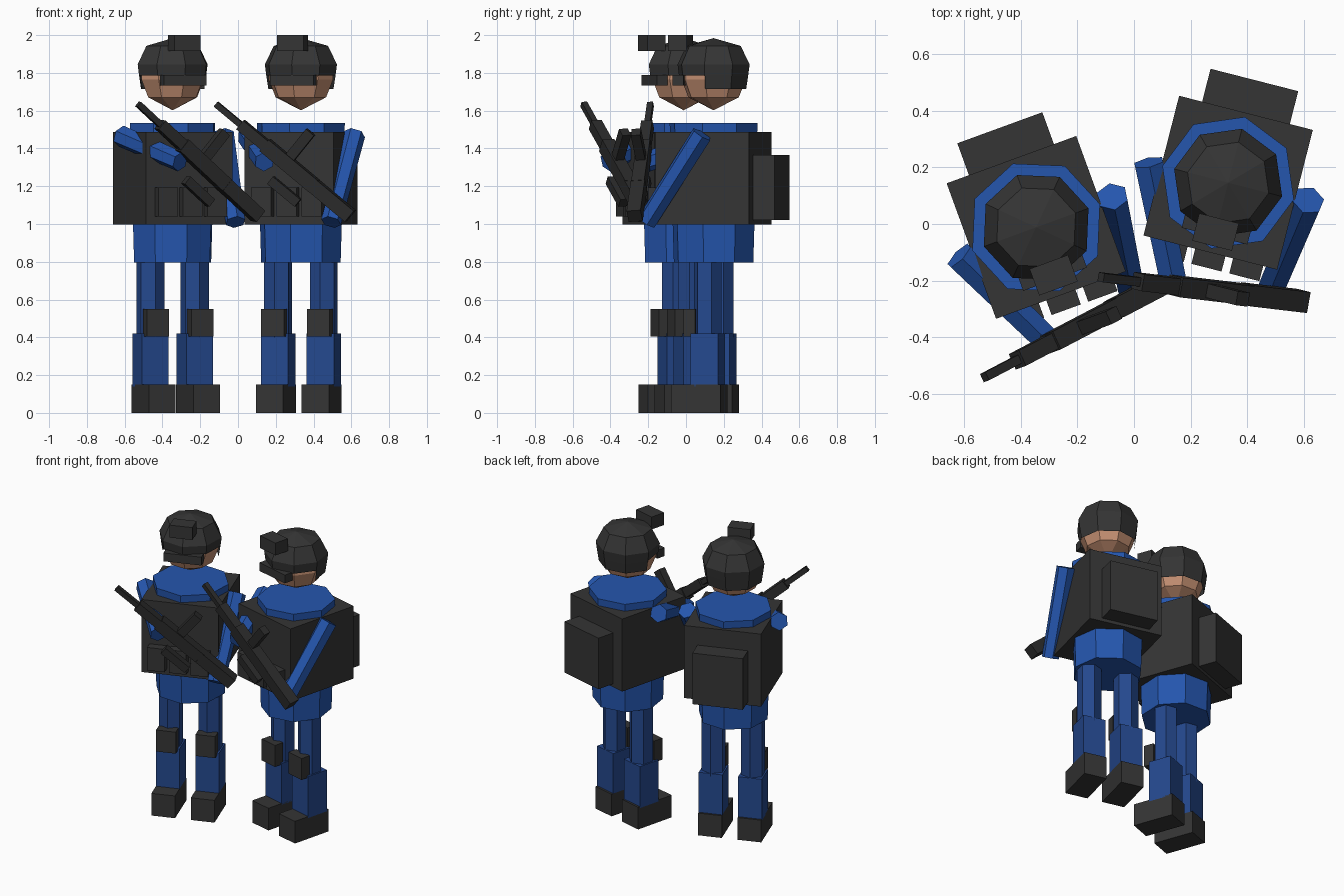
import bpy, bmesh, math
from mathutils import Vector, Matrix

if "Cube" in bpy.data.objects:
    bpy.data.objects.remove(bpy.data.objects["Cube"])


def material(name, rgb):
    m = bpy.data.materials.new(name)
    m.diffuse_color = (*rgb, 1)
    m.use_nodes = True
    m.node_tree.nodes["Principled BSDF"].inputs["Base Color"].default_value = m.diffuse_color
    return m


BLUE = material("bright_blue_cloth", (0.018, 0.092, 0.42))
NAVY = material("trouser_blue", (0.018, 0.065, 0.27))
DARK = material("dark_grey_gear", (0.035, 0.035, 0.035))
GUN = material("gun_black", (0.025, 0.025, 0.025))
SKIN = material("skin", (0.56, 0.28, 0.17))


def finish(bm, name, mat, place):
    bmesh.ops.recalc_face_normals(bm, faces=bm.faces)
    bm.transform(place)
    me = bpy.data.meshes.new(name)
    bm.to_mesh(me)
    bm.free()
    me.materials.append(mat)
    ob = bpy.data.objects.new(name, me)
    bpy.context.collection.objects.link(ob)
    return ob


def box(name, mat, place, centre, size, frame=Matrix()):
    bm = bmesh.new()
    bmesh.ops.create_cube(bm, size=1)
    bm.transform(frame @ Matrix.Translation(centre) @ Matrix.Diagonal((*size, 1)))
    finish(bm, name, mat, place)


def limb(name, mat, place, a, b, r1, r2, sides):
    """Tapered prism between two points."""
    a, b = Vector(a), Vector(b)
    d = b - a
    bm = bmesh.new()
    bmesh.ops.create_cone(bm, cap_ends=True, segments=sides, radius1=r1,
                          radius2=r2, depth=d.length)
    rot = Matrix() if d.xy.length < 1e-6 else d.to_track_quat('Z', 'Y').to_matrix().to_4x4()
    bm.transform(Matrix.Translation((a + b) / 2) @ rot)
    finish(bm, name, mat, place)


def lathe(name, mat, place, profile, sides=8, drop=None):
    """Turned shape; faces matching the drop rule are removed."""
    bm = bmesh.new()
    rings = []
    for r, z in profile:
        if r == 0:
            rings.append([bm.verts.new((0, 0, z))] * sides)
        else:
            rings.append([bm.verts.new((r * math.cos(k * math.tau / sides),
                                        r * math.sin(k * math.tau / sides), z))
                          for k in range(sides)])
    for lo, hi in zip(rings, rings[1:]):
        for k in range(sides):
            j = (k + 1) % sides
            vs = list(dict.fromkeys((lo[k], lo[j], hi[j], hi[k])))
            bm.faces.new(vs)
    if drop:
        gone = [f for f in bm.faces if drop(f.calc_center_median())]
        bmesh.ops.delete(bm, geom=gone, context='FACES')
    finish(bm, name, mat, place)


def soldier(tag, x, y, angle):
    P = Matrix.Translation((x, y, 0)) @ Matrix.Rotation(angle, 4, 'Z')

    # legs, mirrored
    for s, side in ((-1, "right"), (1, "left")):
        lx = 0.125 * s
        n = f"{tag}_{side}_"
        box(n + "boot", DARK, P, (lx, -0.047, 0.075), (0.15, 0.27, 0.15))
        box(n + "shin", NAVY, P, (lx, 0, 0.28), (0.15, 0.15, 0.28))
        limb(n + "thigh", NAVY, P, (lx, 0, 0.40), (lx, 0, 0.82), 0.076, 0.076, 6)
        box(n + "knee_pad", DARK, P, (lx, -0.085, 0.478), (0.125, 0.065, 0.145))

    # torso, vest, pouches and backpack
    limb(tag + "_torso", BLUE, P, (0, 0, 0.795), (0, 0, 1.535), 0.217, 0.24, 8)
    box(tag + "_vest", DARK, P, (0, 0, 1.243), (0.488, 0.51, 0.49))
    for i in (-1, 0, 1):
        box(f"{tag}_pouch_{i + 2}", DARK, P, (0.138 * i, -0.28, 1.117), (0.11, 0.06, 0.155))
    box(tag + "_backpack", DARK, P, (0, 0.31, 1.193), (0.32, 0.13, 0.345))

    # arms reaching to the rifle
    limb(tag + "_left_arm", BLUE, P, (0.29, 0.01, 1.475), (0.243, -0.305, 1.01), 0.058, 0.054, 6)
    limb(tag + "_right_arm", BLUE, P, (-0.29, 0.0, 1.465), (-0.10, -0.39, 1.33), 0.058, 0.054, 6)

    # head, helmet with open face, goggles and helmet mount
    lathe(tag + "_head", SKIN, P, [(0, 1.602), (0.138, 1.671), (0.176, 1.765),
                                   (0.17, 1.83), (0, 1.93)])
    lathe(tag + "_helmet", DARK, P, [(0, 1.984), (0.148, 1.943), (0.197, 1.845),
                                     (0.189, 1.785), (0.178, 1.715)],
          drop=lambda c: c.z < 1.78 and c.y < 0)
    box(tag + "_goggles", DARK, P, (0, -0.165, 1.762), (0.24, 0.06, 0.056))
    box(tag + "_helmet_mount", DARK, P, (0, -0.18, 1.958), (0.145, 0.1, 0.084))

    # rifle, in a frame running from muzzle to stock
    muzzle, butt = Vector((-0.353, -0.435, 1.635)), Vector((0.36, -0.34, 1.04))
    u = (butt - muzzle).normalized()
    w = u.cross(Vector((0.64, 0, 0.77))).normalized()
    v = w.cross(u)
    F = Matrix.Translation(muzzle) @ Matrix((u, v, w)).transposed().to_4x4()
    for part, c, size in (
            ("barrel", (0.1, 0, 0), (0.2, 0.032, 0.032)),
            ("handguard", (0.26, 0, 0), (0.18, 0.06, 0.06)),
            ("receiver", (0.51, 0, 0), (0.34, 0.078, 0.07)),
            ("stock", (0.8, 0, 0), (0.26, 0.075, 0.075)),
            ("magazine", (0.485, 0.115, 0), (0.055, 0.19, 0.05)),
            ("scope", (0.575, -0.125, 0), (0.19, 0.05, 0.05))):
        box(f"{tag}_rifle_{part}", GUN, P, c, size, F)


soldier("first_soldier", -0.346, -0.012, 0.35)
soldier("second_soldier", 0.333, 0.146, -0.25)
